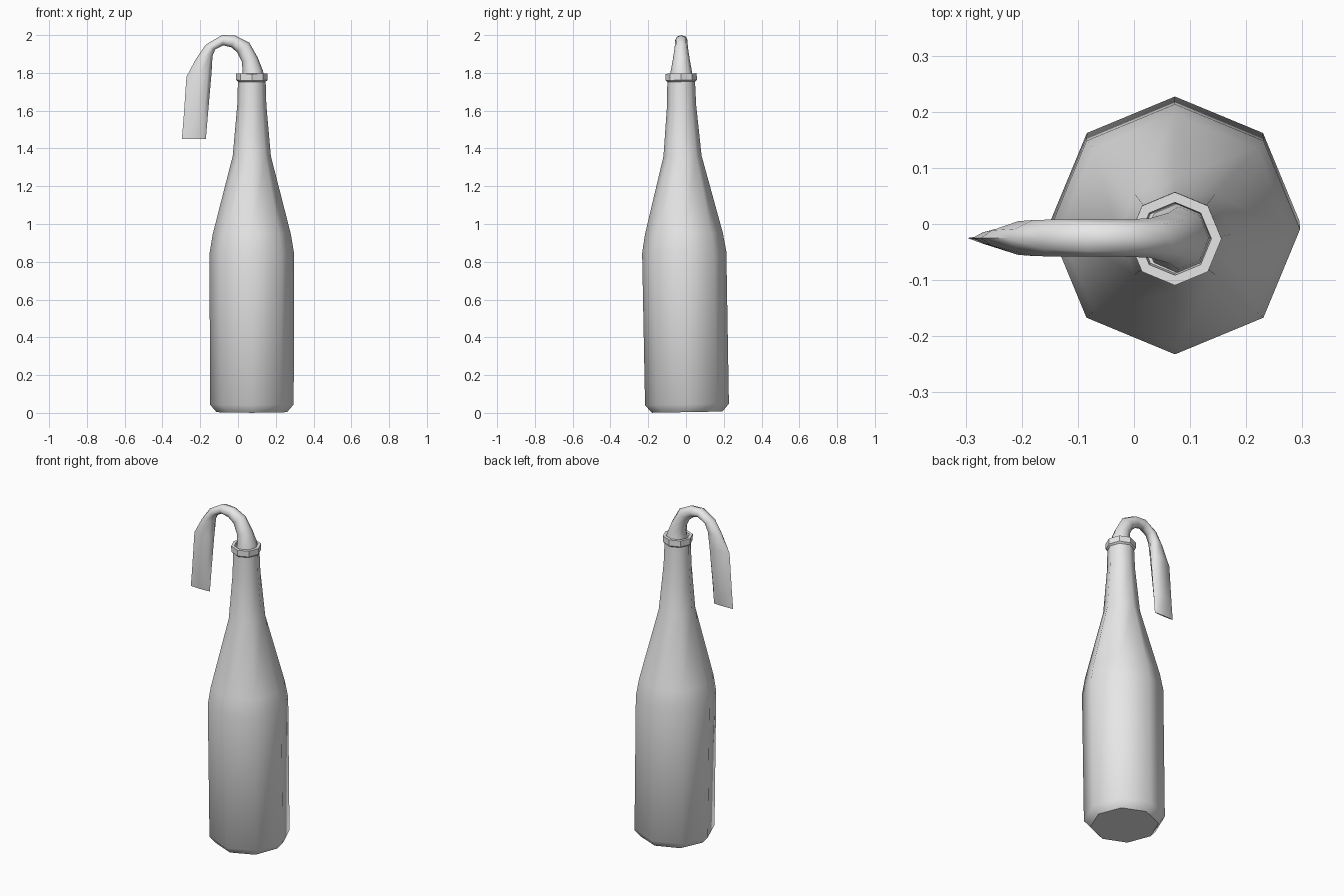
import bpy, bmesh, math
from mathutils import Vector, Matrix

if "Cube" in bpy.data.objects:
    bpy.data.objects.remove(bpy.data.objects["Cube"])

grey = bpy.data.materials.new("light_grey")
grey.use_nodes = True
grey.diffuse_color = (0.8, 0.8, 0.8, 1)
grey.node_tree.nodes["Principled BSDF"].inputs["Base Color"].default_value = (0.8, 0.8, 0.8, 1)

SIDES = 8
ANGLES = [2 * math.pi * i / SIDES for i in range(SIDES)]
# Bottle axis: slight backward-to-forward lean around x
LEAN = Matrix.Translation((0.073, 0.006, 0)) @ Matrix.Rotation(0.018, 4, 'X')


def loft(name, rings, sharp=50):
    """Skin a list of point rings and cap both ends."""
    bm = bmesh.new()
    rows = [[bm.verts.new(p) for p in ring] for ring in rings]
    for a, b in zip(rows, rows[1:]):
        for i in range(SIDES):
            j = (i + 1) % SIDES
            bm.faces.new((a[i], a[j], b[j], b[i]))
    bm.faces.new(rows[0])
    bm.faces.new(rows[-1])
    bmesh.ops.recalc_face_normals(bm, faces=bm.faces)
    mesh = bpy.data.meshes.new(name)
    bm.to_mesh(mesh)
    bm.free()
    mesh.materials.append(grey)
    obj = bpy.data.objects.new(name, mesh)
    bpy.context.collection.objects.link(obj)
    bpy.ops.object.select_all(action='DESELECT')
    obj.select_set(True)
    bpy.context.view_layer.objects.active = obj
    bpy.ops.object.shade_smooth_by_angle(angle=math.radians(sharp))
    return obj


def turned(name, profile, sharp=50):
    """Eight-sided turned part from (radius, height) pairs."""
    return loft(name, [[LEAN @ Vector((r * math.cos(a), r * math.sin(a), z))
                        for a in ANGLES] for r, z in profile], sharp)


# Bottle body, shoulder and neck
turned("bottle", [(0.187, 0.004), (0.222, 0.045), (0.223, 0.85), (0.206, 0.95),
                  (0.101, 1.36), (0.077, 1.63), (0.073, 1.77)])

# Lip around the mouth, with a recessed opening
turned("bottle_lip", [(0.072, 1.752), (0.083, 1.762), (0.083, 1.797),
                      (0.065, 1.797), (0.062, 1.772)], 40)

# Rag: outer edge (x, z), inner edge (x, z), half depth, thinning toward outer edge
rag = [
    ((0.137, 1.77), (0.018, 1.77), 0.062, 0),
    ((0.133, 1.81), (0.025, 1.81), 0.056, 0),
    ((0.105, 1.88), (0.020, 1.86), 0.045, 0),
    ((0.060, 1.96), (-0.005, 1.91), 0.035, 0),
    ((-0.015, 1.998), (-0.035, 1.935), 0.033, 0),
    ((-0.085, 2.0), (-0.078, 1.946), 0.033, 0),
    ((-0.170, 1.95), (-0.120, 1.925), 0.033, 0.2),
    ((-0.225, 1.87), (-0.135, 1.89), 0.032, 0.4),
    ((-0.273, 1.78), (-0.140, 1.80), 0.030, 0.5),
    ((-0.288, 1.56), (-0.161, 1.56), 0.022, 0.5),
    ((-0.297, 1.45), (-0.170, 1.45), 0.004, 0),
]
rings = []
for outer, inner, depth, thin in rag:
    o, n = Vector((outer[0], -0.025, outer[1])), Vector((inner[0], -0.025, inner[1]))
    rings.append([(o + n) / 2 + (o - n) / 2 * math.cos(a)
                  + Vector((0, depth * math.sin(a) * (1 - thin * math.cos(a)), 0))
                  for a in ANGLES])
loft("rag", rings, 60)
